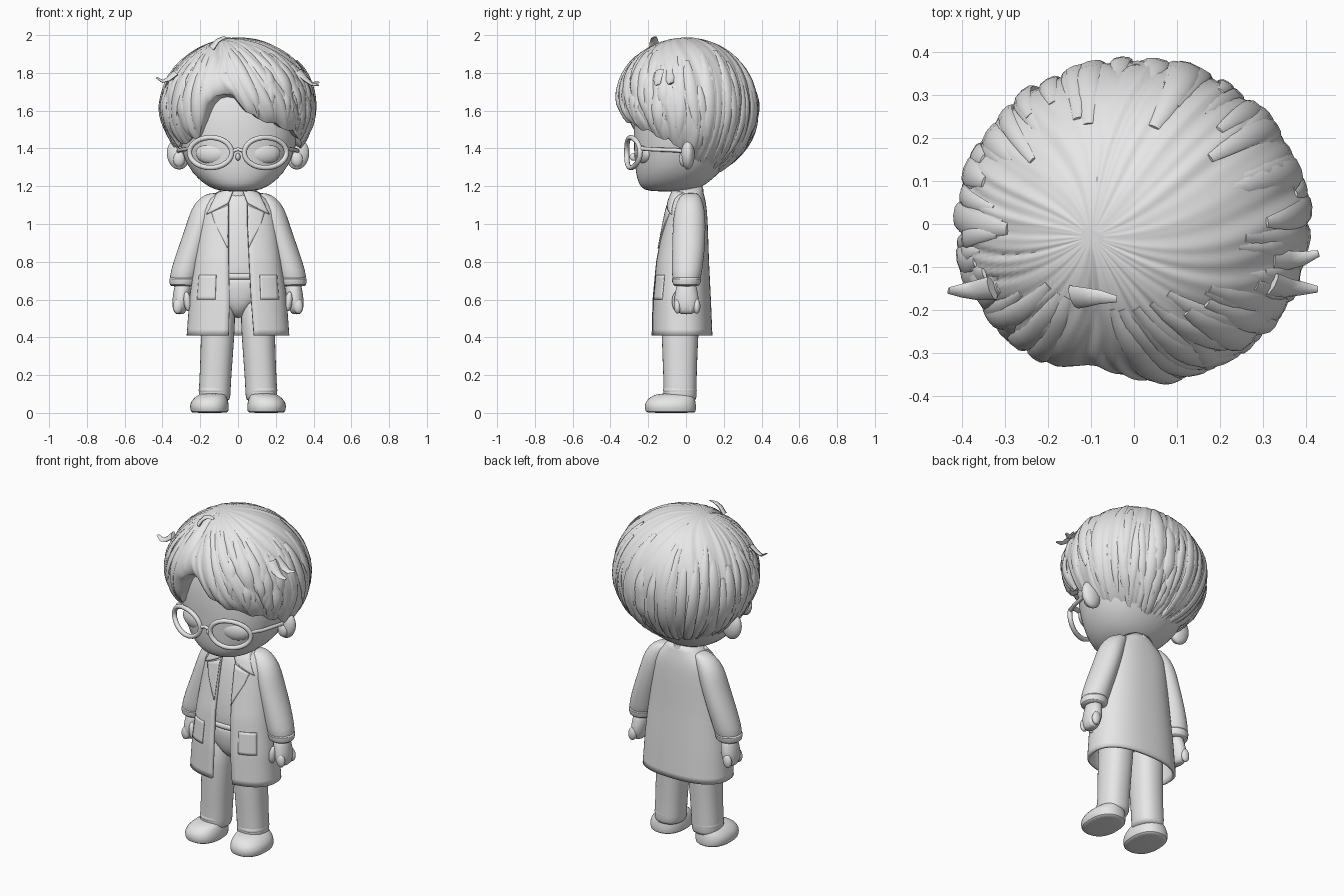
import bpy, bmesh, random
from math import sin, cos, pi, radians, asin, exp
from mathutils import Vector

random.seed(4)
if "Cube" in bpy.data.objects:
    bpy.data.objects.remove(bpy.data.objects["Cube"])

grey = bpy.data.materials.new("plain_grey")
grey.use_nodes = True
grey.diffuse_color = (0.8, 0.8, 0.8, 1)
grey.node_tree.nodes["Principled BSDF"].inputs["Base Color"].default_value = (0.8, 0.8, 0.8, 1)


def make(name, verts, faces, subsurf=0, solid=0, offset=-1, angle=50):
    mesh = bpy.data.meshes.new(name)
    mesh.from_pydata([tuple(v) for v in verts], [], faces)
    bm = bmesh.new()
    bm.from_mesh(mesh)
    bmesh.ops.recalc_face_normals(bm, faces=bm.faces)
    bm.to_mesh(mesh)
    bm.free()
    mesh.materials.append(grey)
    ob = bpy.data.objects.new(name, mesh)
    bpy.context.collection.objects.link(ob)
    if solid:
        m = ob.modifiers.new("thickness", "SOLIDIFY")
        m.thickness, m.offset = solid, offset
    if subsurf:
        ob.modifiers.new("smooth", "SUBSURF").levels = subsurf
        ob.modifiers["smooth"].render_levels = subsurf
    bpy.ops.object.select_all(action="DESELECT")
    bpy.context.view_layer.objects.active = ob
    ob.select_set(True)
    bpy.ops.object.shade_smooth_by_angle(angle=radians(angle))
    return ob


def skin(name, rings, closed=True, caps=True, **kw):
    """Join rings of equal length into a surface."""
    n = len(rings[0])
    faces = [(i * n + j, i * n + (j + 1) % n, (i + 1) * n + (j + 1) % n, (i + 1) * n + j)
             for i in range(len(rings) - 1) for j in range(n if closed else n - 1)]
    if caps:
        faces += [tuple(range(n)), tuple(range((len(rings) - 1) * n, len(rings) * n))]
    return make(name, [v for r in rings for v in r], faces, **kw)


def spow(v, e):
    return (abs(v) ** e) * (1 if v >= 0 else -1)


def oval(z, cx, rx, yf, yb, a, n=2.0):
    """Point on a level oval; angle 0 is the front."""
    return Vector((cx + rx * spow(sin(a), 2 / n),
                   (yf + yb) / 2 - (yb - yf) / 2 * spow(cos(a), 2 / n), z))


def loft(name, rows, n=2.0, side=1, segs=24, **kw):
    rings = [[oval(z, cx * side, rx, yf, yb, 2 * pi * j / segs, n) for j in range(segs)]
             for z, cx, rx, yf, yb in rows]
    return skin(name, rings, subsurf=1, **kw)


def tube(name, pts, radii, flat=1.0, up=None, closed=False, segs=8):
    """Tapered tube along points; flat squashes it along the up directions."""
    rings, m = [], len(pts)
    for i, p in enumerate(pts):
        a, b = (pts[i - 1], pts[(i + 1) % m]) if closed else (pts[max(i - 1, 0)], pts[min(i + 1, m - 1)])
        t = (b - a).normalized()
        u = up[i] if up else Vector((0, -1, 0.02))
        s = t.cross(u).normalized()
        w = s.cross(t)
        rings.append([p + radii[i] * (s * cos(2 * pi * k / segs) + w * flat * sin(2 * pi * k / segs))
                      for k in range(segs)])
    if closed:
        rings.append(rings[0])
    return skin(name, rings, caps=not closed)


def ball(name, loc, size, tilt=0):
    bpy.ops.mesh.primitive_uv_sphere_add(segments=32, ring_count=16, location=loc, rotation=(0, tilt, 0))
    ob = bpy.context.object
    ob.name, ob.scale = name, size
    ob.data.materials.append(grey)
    bpy.ops.object.shade_smooth()
    return ob


def lerp_rows(rows, x):
    for a, b in zip(rows, rows[1:]):
        if a[0] <= x <= b[0]:
            f = (x - a[0]) / (b[0] - a[0])
            return [p + (q - p) * f for p, q in zip(a, b)]
    return rows[0] if x < rows[0][0] else rows[-1]


# Head, neck and face
loft("head", [(1.172, 0, .06, -.17, .0), (1.18, 0, .12, -.225, .05), (1.21, 0, .18, -.252, .11),
              (1.27, 0, .245, -.268, .18), (1.35, 0, .29, -.275, .24), (1.45, 0, .32, -.28, .28),
              (1.58, 0, .335, -.28, .3), (1.72, 0, .32, -.255, .28), (1.84, 0, .22, -.17, .2),
              (1.9, 0, .08, -.08, .08)], n=2.2)
loft("neck", [(1.05, 0, .08, -.05, .09), (1.13, 0, .075, -.05, .09), (1.24, 0, .08, -.06, .1)])
ball("nose", (0, -.277, 1.355), (.013, .022, .02))

# Coat: rows of height, half width, front, back, left opening, right opening
COAT = [(.41, .272, -.183, .14, .085, -.05), (.6, .258, -.178, .132, .07, -.045),
        (.8, .232, -.16, .122, .06, -.05), (1.0, .205, -.122, .115, .05, -.05),
        (1.08, .195, -.105, .11, .05, -.05), (1.13, .16, -.09, .102, .05, -.05),
        (1.17, .105, -.072, .092, .045, -.045), (1.2, .08, -.06, .085, .045, -.045)]
CN = 2.4


def coat_angle(x, rx):
    return asin(max(-1, min(1, spow(x / rx, CN / 2))))


rings = []
for k in range(25):
    z, rx, yf, yb, xl, xr = lerp_rows(COAT, .41 + .79 * k / 24)
    a0, a1 = coat_angle(xl, rx), coat_angle(xr, rx) + 2 * pi
    rings.append([oval(z, 0, rx, yf, yb, a0 + (a1 - a0) * j / 56, CN) for j in range(57)])
skin("coat", rings, closed=False, caps=False, solid=.016)


def coat_plate(name, corners, side, thick=.009):
    """Thin four-cornered patch that follows the coat front."""
    a, b, c, d = [Vector(p) for p in corners]
    rows = []
    for i in range(9):
        row = []
        for j in range(9):
            x, z = a.lerp(b, j / 8).lerp(d.lerp(c, j / 8), i / 8)
            _, rx, yf, yb, _, _ = lerp_rows(COAT, z)
            row.append(oval(z, 0, rx, yf, yb, coat_angle(x * side, rx), CN) + Vector((0, -.002, 0)))
        rows.append(row)
    skin(name, rows, closed=False, caps=False, solid=thick, offset=0)


# Shirt, belt and hips
loft("shirt", [(.68, 0, .19, -.135, .1), (.74, 0, .195, -.14, .1), (.85, 0, .19, -.135, .1),
               (1.0, 0, .17, -.11, .095), (1.1, 0, .14, -.085, .09), (1.17, 0, .075, -.055, .08)], n=2.3)
loft("belt", [(.705, 0, .19, -.143, .1), (.71, 0, .197, -.148, .1), (.735, 0, .197, -.148, .1),
              (.74, 0, .19, -.143, .1)], n=2.3)
loft("hips", [(.5, 0, .025, -.07, .03), (.55, 0, .06, -.115, .06), (.61, 0, .15, -.132, .09),
              (.7, 0, .19, -.14, .1), (.73, 0, .18, -.13, .09)], n=2.3)

for side, tag in ((1, "left"), (-1, "right")):
    # Collar, lapel and pocket
    coat_plate(tag + "_collar", [(.02, 1.19), (.11, 1.165), (.165, 1.05), (.05, 1.11)], side)
    coat_plate(tag + "_lapel", [(.05, 1.1), (.14, 1.06), (.12, 1.0), (.056, .87)], side, .008)
    coat_plate(tag + "_pocket", [(.115, .73), (.205, .73), (.215, .6), (.12, .6)], side, .007)
    # Sleeve and cuff
    loft(tag + "_sleeve", [(1.165, .115, .03, -.01, .06), (1.145, .14, .06, -.035, .08),
                           (1.08, .178, .072, -.062, .1), (1.0, .2, .072, -.07, .105),
                           (.85, .25, .076, -.075, .1), (.75, .28, .078, -.076, .085),
                           (.7, .29, .074, -.072, .078), (.69, .29, .05, -.05, .05)], side=side)
    loft(tag + "_cuff", [(.67, .292, .055, -.05, .055), (.672, .292, .071, -.07, .074),
                         (.715, .288, .079, -.079, .085), (.725, .286, .067, -.06, .07)], side=side)
    # Hand
    loft(tag + "_hand", [(.7, .29, .042, -.045, .05), (.65, .295, .045, -.055, .06),
                         (.6, .302, .047, -.065, .07), (.555, .308, .04, -.06, .065),
                         (.527, .308, .028, -.04, .045), (.522, .308, .012, -.015, .02)], side=side)
    ball(tag + "_thumb", (.268 * side, -.05, .59), (.02, .024, .052), .12 * side)
    for i in range(4):
        ball(tag + "_finger", (.318 * side, -.045 + .034 * i, .565), (.026, .019, .04), -.1 * side)
    # Trouser leg, trouser fold and shoe
    loft(tag + "_leg", [(.06, .125, .075, -.11, .048), (.075, .125, .086, -.122, .058),
                        (.15, .122, .084, -.118, .056), (.28, .114, .086, -.125, .06),
                        (.45, .106, .09, -.13, .068), (.66, .098, .09, -.13, .08)], n=2.3, side=side)
    loft(tag + "_trouser_fold", [(.09, .125, .08, -.116, .054), (.12, .125, .087, -.126, .06),
                                 (.15, .124, .08, -.116, .054)], n=2.3, side=side)
    loft(tag + "_shoe", [(.0, .15, .09, -.2, .045), (.004, .15, .1, -.215, .053), (.035, .152, .105, -.222, .055),
                         (.065, .15, .098, -.212, .05), (.088, .142, .08, -.185, .045),
                         (.105, .132, .065, -.14, .04)], n=2.3, side=side)
    # Ear
    ball(tag + "_ear", (.316 * side, .01, 1.368), (.06, .036, .08), .15 * side)
    ball(tag + "_ear_lobe", (.312 * side, -.014, 1.345), (.032, .022, .042))
    # Eye and glasses
    ball(tag + "_eye", (.14 * side, -.222, 1.375), (.086, .036, .058)).rotation_euler.z = .3 * side
    rim = []
    for k in range(40):
        x = .145 + .112 * cos(2 * pi * k / 40)
        rim.append(Vector((x * side, -.315 + 1.1 * x * x, 1.378 + .08 * sin(2 * pi * k / 40))))
    tube(tag + "_glasses_rim", rim, [.0135] * 40, closed=True)
    tube(tag + "_glasses_arm", [Vector((x * side, y, z)) for x, y, z in
                                ((.252, -.245, 1.4), (.285, -.17, 1.395), (.312, -.05, 1.39), (.318, .03, 1.38))],
         [.011] * 4, up=[Vector((0, 0, 1))] * 4)
tube("glasses_bridge", [Vector((x, -.315, 1.39 + z)) for x, z in ((-.04, -.008), (0, .006), (.04, -.008))], [.01] * 3)

# Hair: hairline height by angle from the front, positive to the left
LINE = [(-180, 1.26), (-120, 1.26), (-107, 1.3), (-95, 1.4), (-70, 1.42), (-50, 1.44), (-38, 1.46), (-31, 1.54),
        (-25, 1.64), (-19, 1.69), (-12, 1.7), (-4, 1.69), (1, 1.65), (7, 1.6), (16, 1.565), (35, 1.525),
        (60, 1.48), (78, 1.43), (95, 1.4), (107, 1.3), (120, 1.26), (180, 1.26)]
CENTRE = Vector((0, 0, 1.615))
SIZE = Vector((.408, .382, .38))
CROWN = Vector((-.25, -.08, .96))


def hair(a, t, lift=0.0):
    """Point on the hair; a in degrees, t from crown (0) to hairline (1)."""
    a = (a + 180) % 360 - 180
    dz = (lerp_rows(LINE, a)[1] - CENTRE.z) / SIZE.z
    dz -= .05 * abs(sin(radians(a * 9) + 1)) * min(1, abs(a + 12) / 30)
    dz = max(dz, -.98)
    r = (1 - dz * dz) ** .5
    out = Vector((sin(radians(a)), -cos(radians(a)), 0))
    edge = out * r + Vector((0, 0, dz))
    middle = out + Vector((0, 0, .6 + .2 * dz))
    d = (CROWN * (1 - t) ** 2 + middle * 2 * t * (1 - t) + edge * t * t).normalized()
    b = radians(a) + .25 * sin(3 * t + a / 40)
    clump = abs(sin(11 * b + 1)) + .6 * abs(sin(19 * b + 2.2 * t)) + .3 * sin(47 * b)
    k = .975 + .02 * clump * min(1, 1.6 * t)
    k -= .05 * exp(-((a + 12) / 6) ** 2) * min(1, 3 * t) * (1 - .6 * t)
    k -= .1 * max(0, cos(radians(a))) * t ** 9
    k += lift
    return CENTRE + Vector((d.x * SIZE.x, d.y * SIZE.y, d.z * SIZE.z)) * k


rings = [[hair(j * 1.5, i / 30) for j in range(240)] for i in range(1, 31)]
rings.append([CENTRE + (p - CENTRE) * .72 for p in rings[-1]])
skin("hair", rings, angle=40)


def lock(name, a, t0, t1, width, drift, lift=.0):
    n = 12
    pts = [hair(a + drift * (i / n) ** 1.5, t0 + (t1 - t0) * i / n, lift) for i in range(n + 1)]
    up = [(p - CENTRE).normalized() for p in pts]
    radii = [width * max(.06, sin(pi * (.08 + .9 * i / n)) ** .7) for i in range(n + 1)]
    tube(name, pts, radii, flat=.35, up=up)


# Layered locks around the sides and back
for i in range(56):
    a = 34 + i * 280 / 55 + random.uniform(-3, 3)
    lock("hair_lock", a, random.uniform(.3, .55), random.uniform(.78, 1.0), random.uniform(.022, .036),
         random.uniform(-7, 7), random.uniform(-.012, .008))

# Fringe locks sweeping away from the parting
for a, drift in ((4, 14), (10, 22), (20, 26), (32, 28), (44, 26), (-30, -8), (-36, -14), (-46, -18)):
    lock("fringe_lock", a, .25, .99, .028, drift, -.005)

# Stray wisps and the tuft on top
for name, path in (("right_wisp", ((-.33, -.15, 1.8), (-.37, -.155, 1.765), (-.4, -.155, 1.755), (-.432, -.155, 1.775))),
                   ("left_wisp", ((.32, -.14, 1.81), (.36, -.15, 1.765), (.39, -.15, 1.74), (.428, -.152, 1.735))),
                   ("left_back_wisp", ((.32, -.09, 1.81), (.36, -.085, 1.77), (.395, -.08, 1.745), (.43, -.068, 1.75))),
                   ("crown_tuft", ((-.14, -.17, 1.93), (-.11, -.17, 1.968), (-.08, -.17, 1.985), (-.04, -.175, 1.985)))):
    tube(name, [Vector(p) for p in path], [.03, .024, .017, .008], flat=.4, up=[Vector((0, -.3, 1))] * 4)
